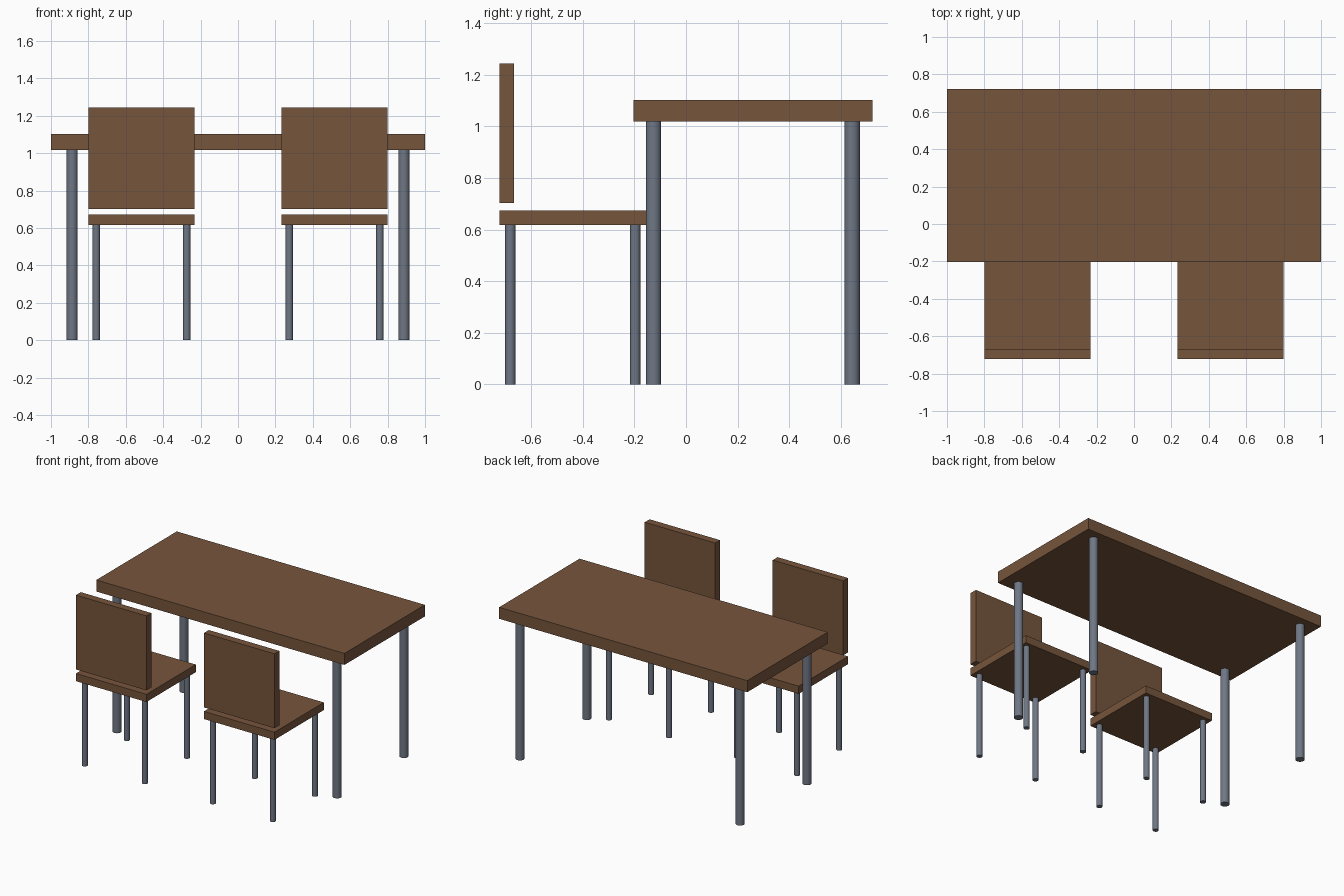
import bpy
from mathutils import Vector

cube = bpy.data.objects.get("Cube")
if cube:
    bpy.data.objects.remove(cube, do_unlink=True)


def make_material(name, color):
    mat = bpy.data.materials.new(name)
    mat.use_nodes = True
    mat.diffuse_color = (*color, 1)
    mat.node_tree.nodes["Principled BSDF"].inputs["Base Color"].default_value = (*color, 1)
    return mat


wood = make_material("brown_wood", (0.18, 0.09, 0.045))
metal = make_material("slate_metal", (0.16, 0.185, 0.235))


def box(name, low, high):
    low, high = Vector(low), Vector(high)
    bpy.ops.mesh.primitive_cube_add(size=1, location=(low + high) / 2)
    obj = bpy.context.object
    obj.name = name
    obj.scale = high - low
    bpy.ops.object.transform_apply(location=False, rotation=False, scale=True)
    obj.data.materials.append(wood)


def leg(name, x, y, radius, height):
    bpy.ops.mesh.primitive_cylinder_add(vertices=32, radius=radius, depth=height,
                                        location=(x, y, height / 2))
    obj = bpy.context.object
    obj.name = name
    obj.data.materials.append(metal)
    bpy.ops.object.shade_smooth_by_angle()


# Table
box("tabletop", (-1, -0.203, 1.018), (1, 0.723, 1.102))
for side, x in (("right", -0.887), ("left", 0.887)):
    for end, y in (("front", -0.126), ("back", 0.644)):
        leg(f"table_{end}_{side}_leg", x, y, 0.03, 1.018)

# Two chairs, each with a floating backrest on the outer edge
half, front, rear = 0.284, -0.723, -0.155
inset = 0.042
for side, cx in (("right", -0.516), ("left", 0.516)):
    box(f"{side}_chair_seat", (cx - half, front, 0.617), (cx + half, rear, 0.673))
    box(f"{side}_chair_backrest", (cx - half, front, 0.702), (cx + half, front + 0.056, 1.244))
    for leg_side, x in (("right", cx - half + inset), ("left", cx + half - inset)):
        for end, y in (("front", front + inset), ("back", rear - inset)):
            leg(f"{side}_chair_{end}_{leg_side}_leg", x, y, 0.02, 0.617)
